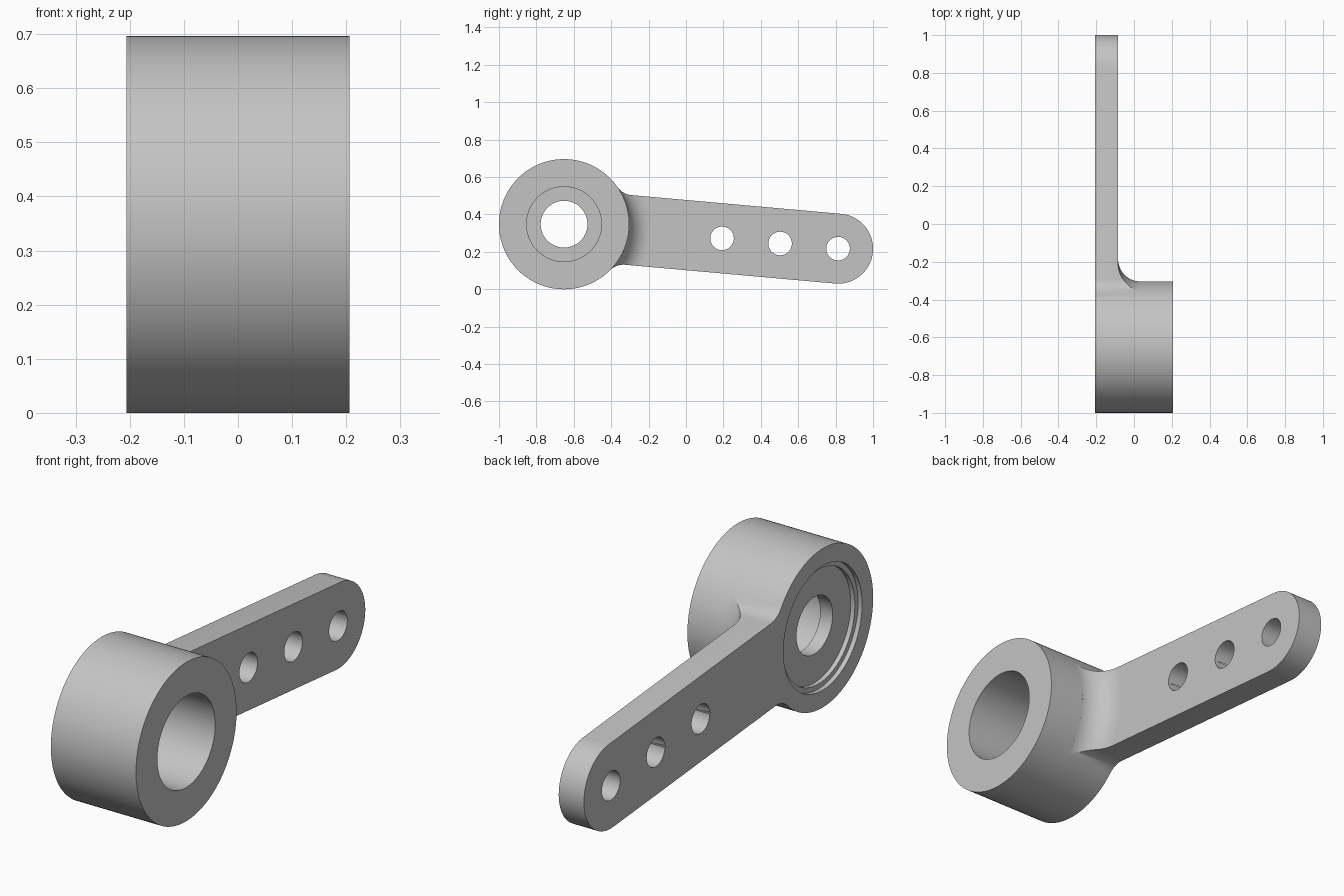
import bpy, bmesh, math
from mathutils import Matrix

cube = bpy.data.objects.get("Cube")
if cube:
    bpy.data.objects.remove(cube, do_unlink=True)

HALF = 0.206          # half width along the hub axis
HUB_R = 0.348
ARM_W = 0.187         # half height of the arm
ARM_L = 1.471         # hub centre to arm tip centre
ARM_FACE = -0.084     # inner face of the arm
SIDE_F, ROOT_F = 0.10, 0.117   # fillets: outline and root
TILT = math.atan2(0.131, 1.465)

grey = bpy.data.materials.new("plain grey")
grey.use_nodes = True
colour = (0.55, 0.55, 0.55, 1)
grey.diffuse_color = colour
grey.node_tree.nodes["Principled BSDF"].inputs["Base Color"].default_value = colour


def make_object(name, bm):
    bmesh.ops.recalc_face_normals(bm, faces=bm.faces)
    mesh = bpy.data.meshes.new(name)
    bm.to_mesh(mesh)
    bm.free()
    mesh.materials.append(grey)
    obj = bpy.data.objects.new(name, mesh)
    bpy.context.collection.objects.link(obj)
    return obj


def lathe(name, profile, steps=128):
    """Closed (x, radius) profile turned about the x axis."""
    bm = bmesh.new()
    rings = []
    for i in range(steps):
        a = math.tau * i / steps
        rings.append([bm.verts.new((x, r * math.cos(a), r * math.sin(a))) for x, r in profile])
    n = len(profile)
    for i in range(steps):
        p, q = rings[i], rings[(i + 1) % steps]
        for j in range(n):
            k = (j + 1) % n
            bm.faces.new((p[j], p[k], q[k], q[j]))
    return make_object(name, bm)


def prism(name, outline, x0, x1):
    """Outline in (y, z) extruded along x."""
    bm = bmesh.new()
    low = [bm.verts.new((x0, y, z)) for y, z in outline]
    high = [bm.verts.new((x1, y, z)) for y, z in outline]
    bm.faces.new(low)
    bm.faces.new(high)
    for i in range(len(low)):
        k = (i + 1) % len(low)
        bm.faces.new((low[i], low[k], high[k], high[i]))
    return make_object(name, bm)


def arc(cy, cz, r, a0, a1, steps):
    return [(cy + r * math.cos(a0 + (a1 - a0) * i / steps),
             cz + r * math.sin(a0 + (a1 - a0) * i / steps)) for i in range(steps + 1)]


def combine(target, other, operation):
    mod = target.modifiers.new("combine", "BOOLEAN")
    mod.operation = operation
    mod.solver = "EXACT"
    mod.object = other
    bpy.context.view_layer.objects.active = target
    bpy.ops.object.modifier_apply(modifier=mod.name)
    bpy.data.objects.remove(other, do_unlink=True)


# Hub: wide bore on one side, stepped recess on the other, thin web between
hub = lathe("hub", [
    (HALF, HUB_R), (HALF, 0.2), (-0.106, 0.2), (-0.106, 0.125),
    (-0.166, 0.125), (-0.166, 0.25), (-0.186, 0.25), (-0.186, 0.272),
    (-HALF, 0.272), (-HALF, HUB_R)])

# Arm outline: flares into the hub, round tip; lower half mirrored
fz = ARM_W + SIDE_F
fy = math.sqrt((HUB_R + SIDE_F) ** 2 - fz ** 2)
join = math.atan2(fz, fy)
lower = [(y, -z) for y, z in arc(fy, fz, SIDE_F, join - math.pi, -math.pi / 2, 14)]
upper = [(y, -z) for y, z in reversed(lower)]
tip = arc(ARM_L, 0, ARM_W, -math.pi / 2, math.pi / 2, 48)
inner = arc(0, 0, 0.315, join - 0.08, 0.08 - join, 24)
arm = prism("lever", lower + tip + upper + inner, -HALF, ARM_FACE + ROOT_F - 0.002)

# Cut the arm to thickness, leaving a turned fillet at its root
fillet = arc(ARM_FACE + ROOT_F, HUB_R + ROOT_F, ROOT_F, math.pi, 1.5 * math.pi, 16)
combine(arm, lathe("root_cutter", fillet + [(0.1, HUB_R), (0.1, 2), (ARM_FACE, 2)]), "DIFFERENCE")

# Three holes through the arm
for i in range(3):
    hole = prism("hole_cutter", arc(ARM_L - 0.3115 * i, 0, 0.063, 0, math.tau, 48)[:-1], -0.4, 0.3)
    combine(arm, hole, "DIFFERENCE")

# Join into one solid, tilt and place
combine(arm, hub, "UNION")
arm.data.transform(Matrix.Translation((0, -1 + HUB_R, HUB_R)) @ Matrix.Rotation(-TILT, 4, "X"))
bpy.ops.object.select_all(action="DESELECT")
arm.select_set(True)
bpy.context.view_layer.objects.active = arm
bpy.ops.object.shade_smooth_by_angle(angle=math.radians(30))
